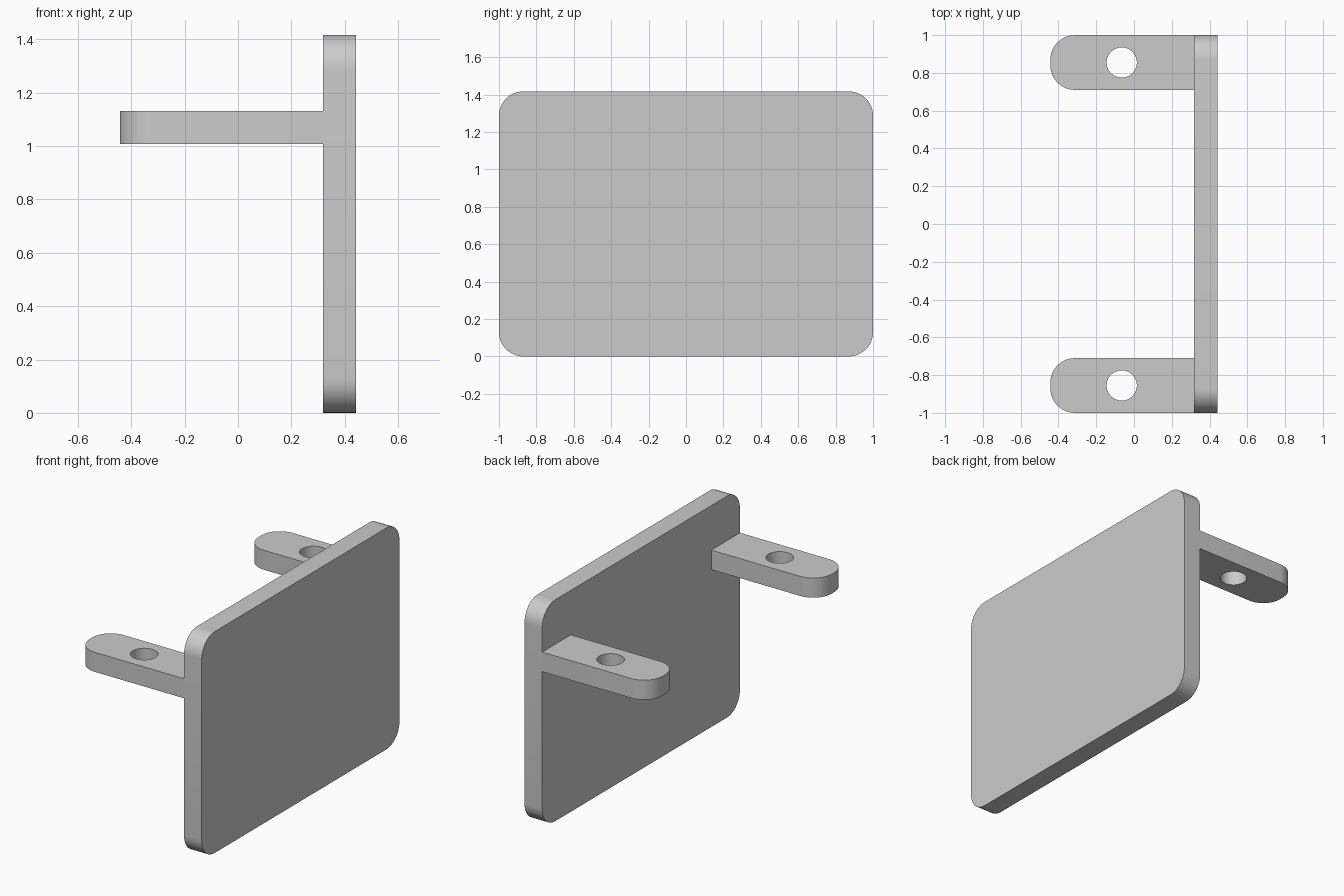
import bpy, bmesh, math
from mathutils import Vector

if "Cube" in bpy.data.objects:
    bpy.data.objects.remove(bpy.data.objects["Cube"])

grey = bpy.data.materials.new("light grey")
grey.diffuse_color = (0.6, 0.6, 0.6, 1)
grey.use_nodes = True
grey.node_tree.nodes["Principled BSDF"].inputs["Base Color"].default_value = grey.diffuse_color


def rounded(a0, a1, b0, b1, radii, steps=12):
    """Rounded rectangle outline; radii for corners (a1,b1), (a0,b1), (a0,b0), (a1,b0)."""
    corners = [(a1, b1, -1, -1), (a0, b1, 1, -1), (a0, b0, 1, 1), (a1, b0, -1, 1)]
    pts = []
    for i, ((a, b, sa, sb), r) in enumerate(zip(corners, radii)):
        if r == 0:
            pts.append((a, b))
            continue
        for k in range(steps + 1):
            t = math.pi / 2 * (i + k / steps)
            pts.append((a + sa * r + r * math.cos(t), b + sb * r + r * math.sin(t)))
    return pts


def extrude(name, points, offset):
    """Solid made by sweeping a closed outline along an offset."""
    bm = bmesh.new()
    face = bm.faces.new([bm.verts.new(p) for p in points])
    res = bmesh.ops.extrude_face_region(bm, geom=[face], use_keep_orig=True)
    moved = [g for g in res["geom"] if isinstance(g, bmesh.types.BMVert)]
    bmesh.ops.translate(bm, verts=moved, vec=Vector(offset))
    bmesh.ops.recalc_face_normals(bm, faces=bm.faces)
    mesh = bpy.data.meshes.new(name)
    bm.to_mesh(mesh)
    bm.free()
    mesh.materials.append(grey)
    obj = bpy.data.objects.new(name, mesh)
    bpy.context.collection.objects.link(obj)
    return obj


def activate(obj):
    bpy.ops.object.select_all(action='DESELECT')
    obj.select_set(True)
    bpy.context.view_layer.objects.active = obj


# Upright plate with rounded corners
R = 0.13
plate = extrude("plate",
                [(0.318, y, z) for y, z in rounded(-1, 1, 0, 1.417, [R] * 4)],
                (0.125, 0, 0))
parts = [plate]

# Two mounting arms with rounded tips and a bolt hole
for side, y in (("left", -0.855), ("right", 0.855)):
    outline = rounded(-0.443, 0.318, y - 0.145, y + 0.145, [0, R, R, 0])
    arm = extrude(side + "_arm", [(a, b, 1.007) for a, b in outline], (0, 0, 0.125))
    circle = [(-0.065 + 0.08 * math.cos(math.tau * k / 48),
               y + 0.08 * math.sin(math.tau * k / 48), 0.9) for k in range(48)]
    cutter = extrude("hole_cutter", circle, (0, 0, 0.4))
    cutter.hide_render = True
    mod = arm.modifiers.new("bolt hole", 'BOOLEAN')
    mod.operation = 'DIFFERENCE'
    mod.solver = 'EXACT'
    mod.object = cutter
    activate(arm)
    bpy.ops.object.modifier_apply(modifier=mod.name)
    bpy.data.objects.remove(cutter)
    parts.append(arm)

# Smooth curves, crisp edges
for obj in parts:
    activate(obj)
    bpy.ops.object.shade_smooth_by_angle(angle=math.radians(30))
